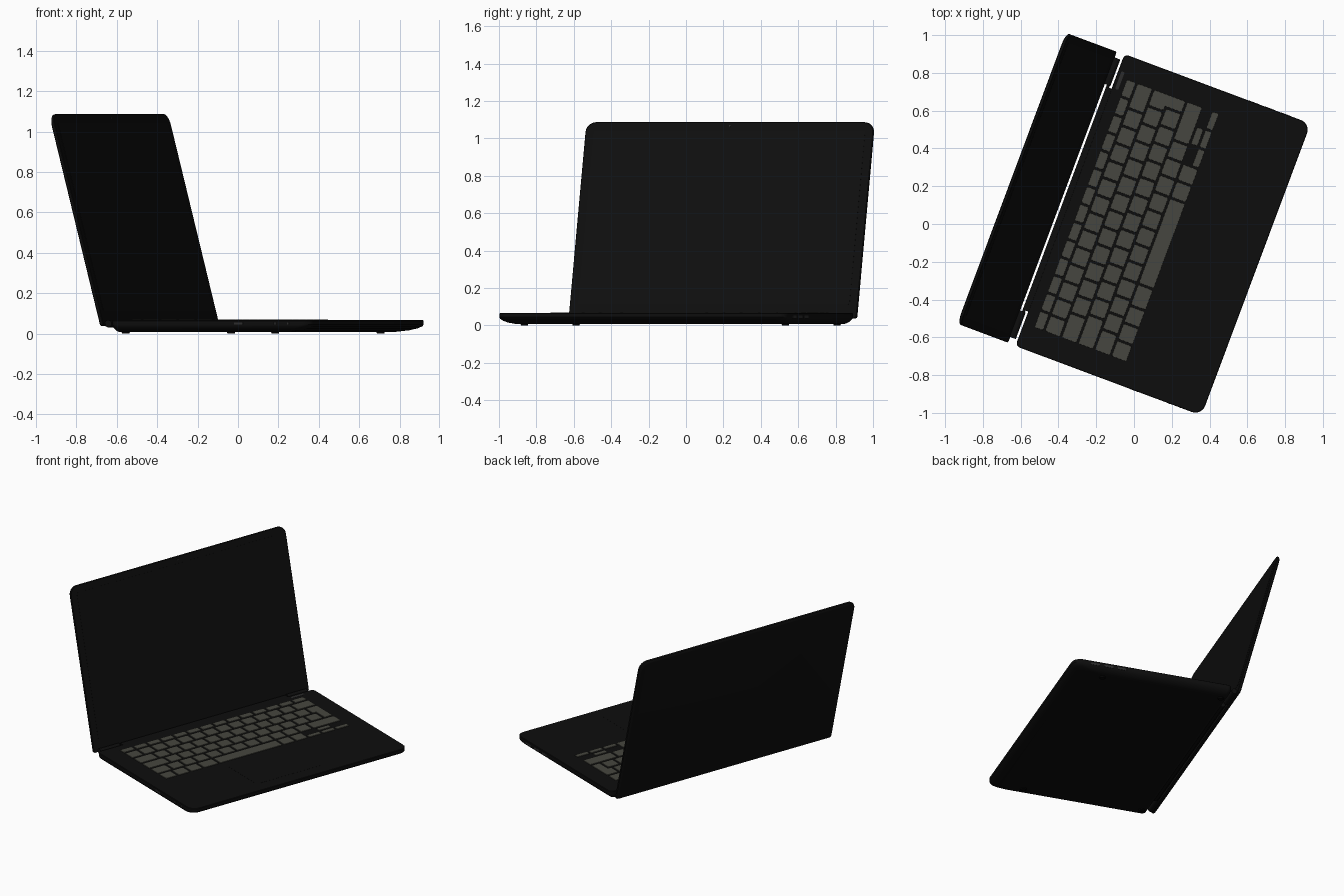
import bpy, bmesh, math
from mathutils import Matrix

if "Cube" in bpy.data.objects:
    bpy.data.objects.remove(bpy.data.objects["Cube"])

# Laptop space: x = width, -y = towards the user. Whole model is turned about z.
TURN = Matrix.Rotation(math.radians(69.5), 4, 'Z')
# Lid space: x = width, y = up the lid, +z = towards the user
LID = TURN @ Matrix.Translation((0, 0.404, 0.04)) @ Matrix.Rotation(math.radians(75.5), 4, 'X')


def material(name, r, g, b):
    m = bpy.data.materials.new(name)
    m.diffuse_color = (r, g, b, 1)
    m.use_nodes = True
    m.node_tree.nodes["Principled BSDF"].inputs["Base Color"].default_value = m.diffuse_color
    return m


BODY = material("black_body", 0.0042, 0.0042, 0.0042)
GLASS = material("screen_black", 0.0046, 0.0046, 0.0046)
KEY = material("olive_grey_keys", 0.062, 0.062, 0.050)
RUBBER = material("rubber_black", 0.002, 0.002, 0.002)
PORT = material("port_grey", 0.025, 0.025, 0.025)


def outline(x0, x1, y0, y1, r_front, r_back, seg=6):
    """Rounded rectangle; r_front rounds the y0 corners, r_back the y1 corners."""
    pts = []
    corners = [(x1, y0, -1, 1, r_front, -90), (x1, y1, 1, 1, r_back, 0),
               (x0, y1, 1, -1, r_back, 90), (x0, y0, -1, -1, r_front, 180)]
    for cx, cy, sy, sx, r, start in corners:
        for i in range(seg + 1):
            t = math.radians(start + 90 * i / seg)
            pts.append((cx - sx * r + r * math.cos(t), cy - sy * r + r * math.sin(t)))
    return pts


def stack(bm, layers):
    """Skin a stack of (outline, z) layers, lowest first, and cap both ends."""
    rings = [[bm.verts.new((x, y, z)) for x, y in pts] for pts, z in layers]
    for a, b in zip(rings, rings[1:]):
        n = len(a)
        for i in range(n):
            bm.faces.new((a[i], a[(i + 1) % n], b[(i + 1) % n], b[i]))
    bm.faces.new(rings[0][::-1])
    bm.faces.new(rings[-1])


def slab(bm, x0, x1, y0, y1, z0, z1, r, seg=3, inset=0.0):
    top = outline(x0 + inset, x1 - inset, y0 + inset, y1 - inset, r, r, seg)
    stack(bm, [(outline(x0, x1, y0, y1, r, r, seg), z0), (top, z1)])


def finish(name, bm, mat, matrix=TURN, smooth=True):
    bm.transform(matrix)
    bmesh.ops.recalc_face_normals(bm, faces=bm.faces)
    me = bpy.data.meshes.new(name)
    bm.to_mesh(me)
    bm.free()
    me.materials.append(mat)
    ob = bpy.data.objects.new(name, me)
    bpy.context.collection.objects.link(ob)
    if smooth:
        bpy.ops.object.select_all(action='DESELECT')
        ob.select_set(True)
        bpy.context.view_layer.objects.active = ob
        bpy.ops.object.shade_smooth_by_angle(angle=math.radians(30))
    return ob


# Base: flat top, underside sweeping up towards the front edge
TOP = 0.066
bm = bmesh.new()
layers = []
for z, side, front, back in [(0.007, 0.765, -0.50, 0.335), (0.009, 0.785, -0.56, 0.345),
                             (0.016, 0.803, -0.62, 0.353), (0.026, 0.815, -0.662, 0.359),
                             (0.036, 0.823, -0.684, 0.361), (0.044, 0.825, -0.69, 0.362),
                             (0.063, 0.825, -0.69, 0.362), (TOP, 0.822, -0.687, 0.36)]:
    layers.append((outline(-side, side, front, back, 0.055, 0.025), z))
stack(bm, layers)
finish("base", bm, BODY)

# Rear spine between the hinges
bm = bmesh.new()
stack(bm, [(outline(-0.63, 0.63, 0.34, 0.375, 0.004, 0.004, 2), 0.018),
           (outline(-0.63, 0.63, 0.34, 0.393, 0.004, 0.004, 2), 0.036),
           (outline(-0.63, 0.63, 0.34, 0.393, 0.004, 0.004, 2), 0.065)])
finish("rear_spine", bm, BODY)

# Hinge barrels fixed to the lid, with short pins into the base
for side, label in ((-1, "left"), (1, "right")):
    bm = bmesh.new()
    m = Matrix.Translation((side * 0.715, 0.391, 0.049)) @ Matrix.Rotation(math.pi / 2, 4, 'Y')
    bmesh.ops.create_cone(bm, cap_ends=True, segments=24, radius1=0.018, radius2=0.018,
                          depth=0.15, matrix=m)
    m = Matrix.Translation((side * 0.63, 0.385, 0.049)) @ Matrix.Rotation(math.pi / 2, 4, 'Y')
    bmesh.ops.create_cone(bm, cap_ends=True, segments=16, radius1=0.008, radius2=0.008,
                          depth=0.04, matrix=m)
    finish(label + "_hinge", bm, BODY)

# Lid shell
bm = bmesh.new()
layers = []
for z, d in [(-0.022, 0.022), (-0.020, 0.009), (-0.014, 0.001), (-0.010, 0.0),
             (-0.003, 0.0), (0.0, 0.003)]:
    layers.append((outline(-0.822 + d, 0.822 - d, d * 0.4, 1.082 - d, 0.012, 0.055), z))
stack(bm, layers)
finish("lid", bm, BODY, LID)

# Screen panel and camera
bm = bmesh.new()
slab(bm, -0.775, 0.775, 0.075, 1.035, -0.001, 0.0012, 0.01)
finish("screen", bm, GLASS, LID)
bm = bmesh.new()
bmesh.ops.create_cone(bm, cap_ends=True, segments=16, radius1=0.005, radius2=0.005, depth=0.003,
                      matrix=Matrix.Translation((0, 1.06, 0.0005)))
finish("camera", bm, PORT, LID)

# Keyboard: key widths in units, one list per full-height row, back to front
U, X0, GAP, ROW = 0.0973, -0.702, 0.006, 0.094
Z0, Z1 = TOP - 0.004, TOP + 0.004


def key(bm, x0, x1, y0, y1):
    slab(bm, x0 + GAP, x1 - GAP, y0 + GAP, y1 - GAP, Z0, Z1, 0.006, 2, 0.001)


bm = bmesh.new()
for i in range(14):
    w = 14.5 * U / 14
    key(bm, X0 + i * w, X0 + (i + 1) * w, 0.248, 0.308)
finish("function_keys", bm, KEY, smooth=False)

rows = [("number_keys", [1] * 13 + [1.5]),
        ("upper_letter_keys", [1.5] + [1] * 12),
        ("middle_letter_keys", [1.75] + [1] * 12),
        ("lower_letter_keys", [1.25] + [1] * 11 + [2.25]),
        ("bottom_keys", [1, 1, 1, 1.25, 5, 1, 1])]
y = 0.248
for name, widths in rows:
    bm = bmesh.new()
    x = X0
    for w in widths:
        key(bm, x, x + w * U, y - ROW, y)
        x += w * U
    finish(name, bm, KEY, smooth=False)
    y -= ROW

# Tall return key closing the two middle rows
xr = X0 + 14.5 * U
bm = bmesh.new()
key(bm, X0 + 13.75 * U, xr, 0.248 - 3 * ROW, 0.248 - ROW)
key(bm, X0 + 13.5 * U, xr, 0.248 - 2 * ROW, 0.248 - ROW)
finish("return_key", bm, KEY, smooth=False)

# Arrow keys at half height
bm = bmesh.new()
xa, wa, yb = X0 + 11.25 * U, 3.25 * U / 3, 0.248 - 5 * ROW
for col, half in ((0, 0), (1, 0), (1, 1), (2, 0)):
    key(bm, xa + col * wa, xa + (col + 1) * wa, yb + half * ROW / 2, yb + (half + 1) * ROW / 2)
finish("arrow_keys", bm, KEY, smooth=False)

# Power button behind the function keys
bm = bmesh.new()
slab(bm, 0.635, 0.735, 0.327, 0.345, TOP - 0.002, TOP + 0.001, 0.006)
finish("power_button", bm, PORT)

# Touchpad
bm = bmesh.new()
slab(bm, -0.27, 0.23, -0.60, -0.28, TOP - 0.002, TOP + 0.0006, 0.015)
finish("touchpad", bm, BODY)

# Side ports: (side, y centre, half length, z, half height)
bm = bmesh.new()
for s, yc, hl, zc, hh in [(-1, -0.31, 0.024, 0.05, 0.006), (-1, -0.504, 0.007, 0.05, 0.006),
                          (-1, -0.573, 0.005, 0.05, 0.005), (1, -0.55, 0.03, 0.045, 0.007),
                          (1, -0.46, 0.03, 0.045, 0.007), (1, -0.37, 0.03, 0.045, 0.007)]:
    slab(bm, s * 0.8245 - 0.0015, s * 0.8245 + 0.0015, yc - hl, yc + hl, zc - hh, zc + hh, 0.001, 1)
finish("side_ports", bm, PORT)

# Rubber feet
bm = bmesh.new()
for x in (-0.745, 0.745):
    for yf in (-0.475, 0.315):
        bmesh.ops.create_cone(bm, cap_ends=True, segments=24, radius1=0.018, radius2=0.022,
                              depth=0.012, matrix=Matrix.Translation((x, yf, 0.006)))
finish("rubber_feet", bm, RUBBER)
